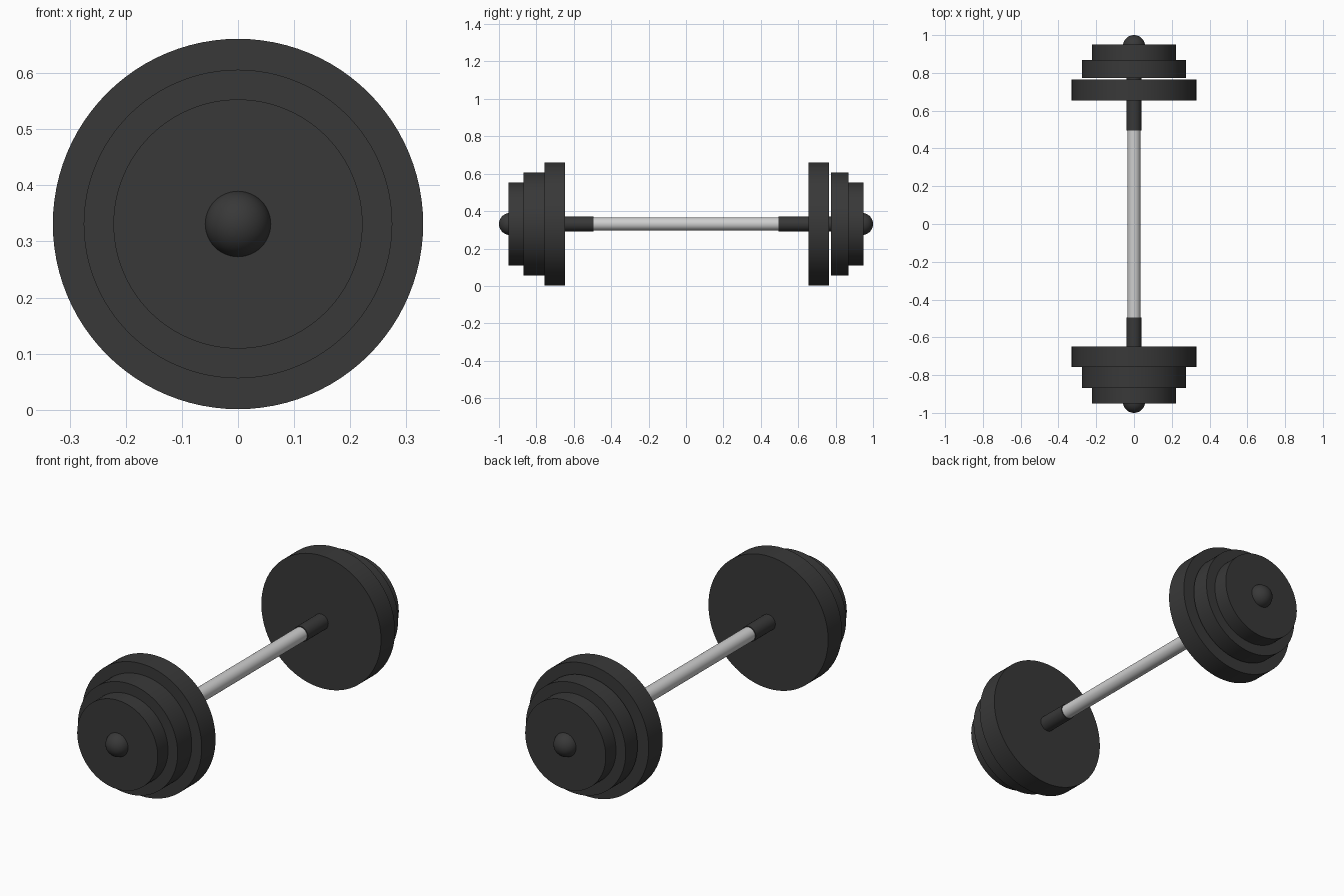
import bpy, math

if "Cube" in bpy.data.objects:
    bpy.data.objects.remove(bpy.data.objects["Cube"])

CZ = 0.331  # height of the bar axis


def material(name, v):
    m = bpy.data.materials.new(name)
    m.diffuse_color = (v, v, v, 1)
    m.use_nodes = True
    m.node_tree.nodes["Principled BSDF"].inputs["Base Color"].default_value = m.diffuse_color
    return m


black = material("black rubber", 0.04)
steel = material("brushed steel", 0.62)


def finish(name, mat):
    ob = bpy.context.object
    ob.name = name
    ob.data.materials.append(mat)
    bpy.ops.object.shade_smooth_by_angle(angle=math.radians(35))
    return ob


def cylinder(name, radius, y0, y1, mat, sides=96):
    # solid disc or rod lying along y
    bpy.ops.mesh.primitive_cylinder_add(
        vertices=sides, radius=radius, depth=abs(y1 - y0),
        location=(0, (y0 + y1) / 2, CZ), rotation=(math.pi / 2, 0, 0))
    return finish(name, mat)


# Steel handle
cylinder("handle_bar", 0.035, -0.5, 0.5, steel, 48)

# Plates on each end: (name, radius, inner distance, outer distance)
ends = {
    "front": (-1, [("large", 0.33, 0.648, 0.757),
                   ("medium", 0.275, 0.757, 0.868),
                   ("small", 0.222, 0.868, 0.949)]),
    "back": (1, [("large", 0.33, 0.655, 0.765),
                 ("medium", 0.275, 0.774, 0.868),
                 ("small", 0.222, 0.868, 0.949)]),
}
for end, (s, plates) in ends.items():
    for size, r, a, b in plates:
        cylinder(f"{end}_{size}_plate", r, s * a, s * b, black)
    # Sleeve carrying the plates
    cylinder(f"{end}_sleeve", 0.039, s * 0.494, s * 0.945, black, 48)
    # Rounded end cap
    bpy.ops.mesh.primitive_uv_sphere_add(
        segments=48, ring_count=24, radius=0.059,
        location=(0, s * 0.941, CZ), rotation=(math.pi / 2, 0, 0))
    finish(f"{end}_end_cap", black)
